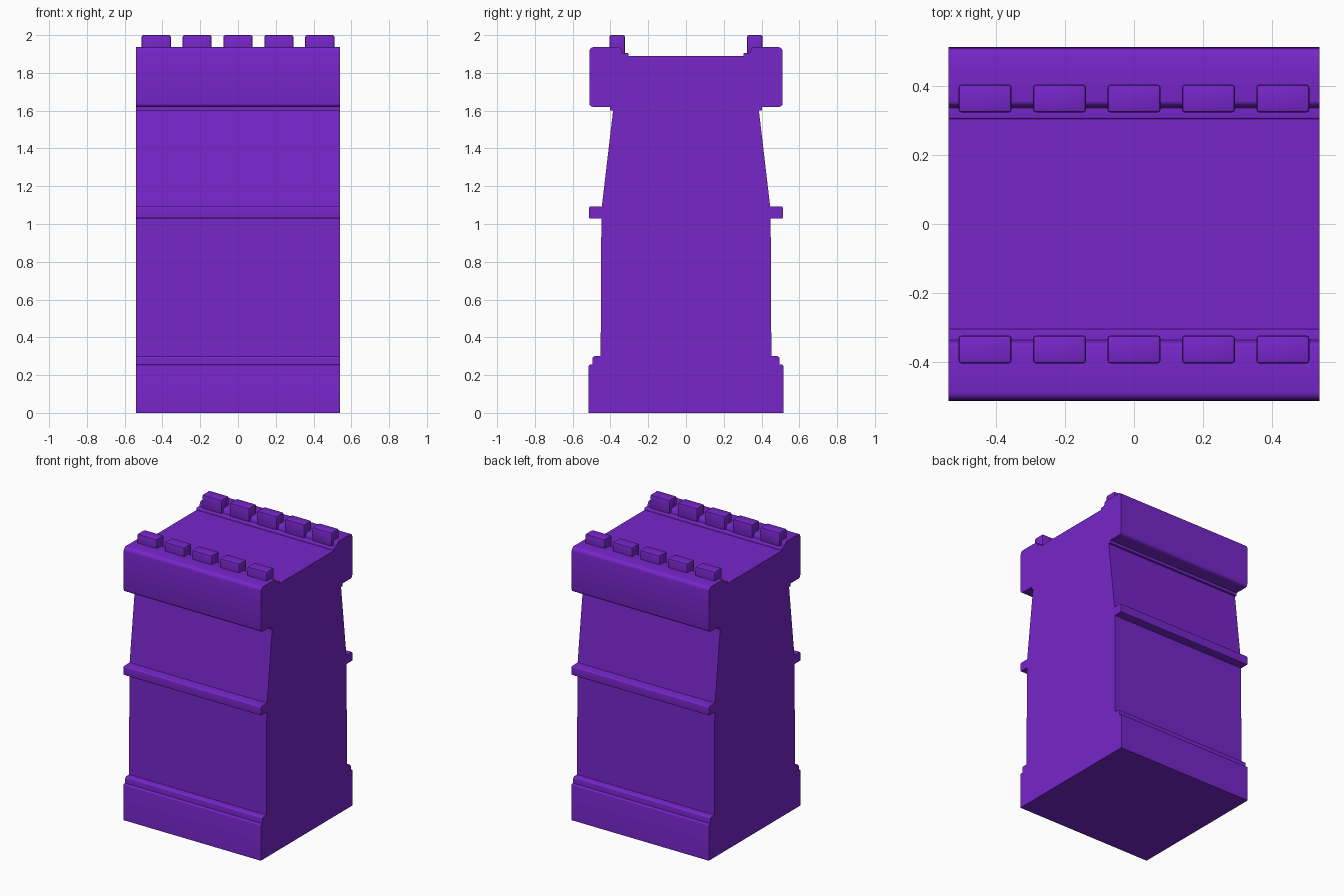
import bpy, bmesh, math

if "Cube" in bpy.data.objects:
    bpy.data.objects.remove(bpy.data.objects["Cube"])

HALF = 0.54  # half length along x

purple = bpy.data.materials.new("purple")
purple.diffuse_color = (0.185, 0.019, 0.59, 1)
purple.use_nodes = True
purple.node_tree.nodes["Principled BSDF"].inputs["Base Color"].default_value = purple.diffuse_color


def finish(name, bm, smooth=True):
    bmesh.ops.recalc_face_normals(bm, faces=bm.faces)
    me = bpy.data.meshes.new(name)
    bm.to_mesh(me)
    bm.free()
    me.materials.append(purple)
    if smooth:
        me.polygons.foreach_set("use_smooth", [True] * len(me.polygons))
        me.set_sharp_from_angle(angle=math.radians(35))
    ob = bpy.data.objects.new(name, me)
    bpy.context.collection.objects.link(ob)
    return ob


def rounded(points, steps=4):
    """Round the corners of a (y, z, radius) outline."""
    out = []
    n = len(points)
    for i, (y, z, r) in enumerate(points):
        if r == 0:
            out.append((y, z))
            continue
        ends = []
        for k in (i - 1, (i + 1) % n):
            dy, dz = points[k][0] - y, points[k][1] - z
            d = math.hypot(dy, dz)
            ends.append((y + dy / d * r, z + dz / d * r))
        cy, cz = ends[0][0] + ends[1][0] - y, ends[0][1] + ends[1][1] - z
        for s in range(steps + 1):
            a = s / steps * math.pi / 2
            out.append((cy + (ends[0][0] - cy) * math.cos(a) + (ends[1][0] - cy) * math.sin(a),
                        cz + (ends[0][1] - cz) * math.cos(a) + (ends[1][1] - cz) * math.sin(a)))
    return out


def extrude(name, outline, smooth=True):
    """Sweep a (y, z) outline along x."""
    bm = bmesh.new()
    face = bm.faces.new([bm.verts.new((-HALF, y, z)) for y, z in outline])
    res = bmesh.ops.extrude_face_region(bm, geom=[face], use_keep_orig=True)
    verts = [v for v in res["geom"] if isinstance(v, bmesh.types.BMVert)]
    bmesh.ops.translate(bm, verts=verts, vec=(2 * HALF, 0, 0))
    return finish(name, bm, smooth)


def mirrored(half):
    return half + [(-p[0],) + tuple(p[1:]) for p in reversed(half)]


# Plinth and its upper step
extrude("plinth", rounded(mirrored([(0.515, 0, 0), (0.515, 0.255, 0.007)])))
extrude("plinth_step", rounded(mirrored([(0.495, 0.245, 0), (0.495, 0.30, 0.012)])))

# Wall: straight below, tapering above, up to the walkway floor
extrude("wall", mirrored([(0.452, 0.295), (0.448, 1.06), (0.446, 1.09), (0.386, 1.60),
                          (0.31, 1.61), (0.31, 1.89)]), smooth=False)

# Narrow ledge under the parapets
extrude("ledge", mirrored([(0.403, 1.60), (0.403, 1.63)]), smooth=False)

for side, s in (("front", -1), ("back", 1)):
    # Moulding halfway up
    band = [(0.43, 1.03, 0), (0.513, 1.03, 0.005), (0.513, 1.093, 0.008), (0.43, 1.093, 0)]
    extrude(side + "_band", [(s * y, z) for y, z in rounded(band)])

    # Parapet with rounded outer edges and a small inner step
    para = [(0.305, 1.62, 0), (0.512, 1.62, 0.02), (0.512, 1.937, 0.025),
            (0.348, 1.937, 0.01), (0.338, 1.906, 0), (0.305, 1.906, 0.006)]
    extrude(side + "_parapet", [(s * y, z) for y, z in rounded(para)])

    # Row of merlons
    for i in range(5):
        bm = bmesh.new()
        bmesh.ops.create_cube(bm, size=1)
        for v in bm.verts:
            v.co = (v.co.x * 0.154 + (i - 2) * 0.2165,
                    v.co.y * 0.082 + s * 0.365,
                    v.co.z * 0.11 + 1.945)
        bmesh.ops.bevel(bm, geom=bm.edges[:], offset=0.009, segments=2,
                        profile=0.5, affect='EDGES')
        finish(f"{side}_merlon_{i + 1}", bm)
